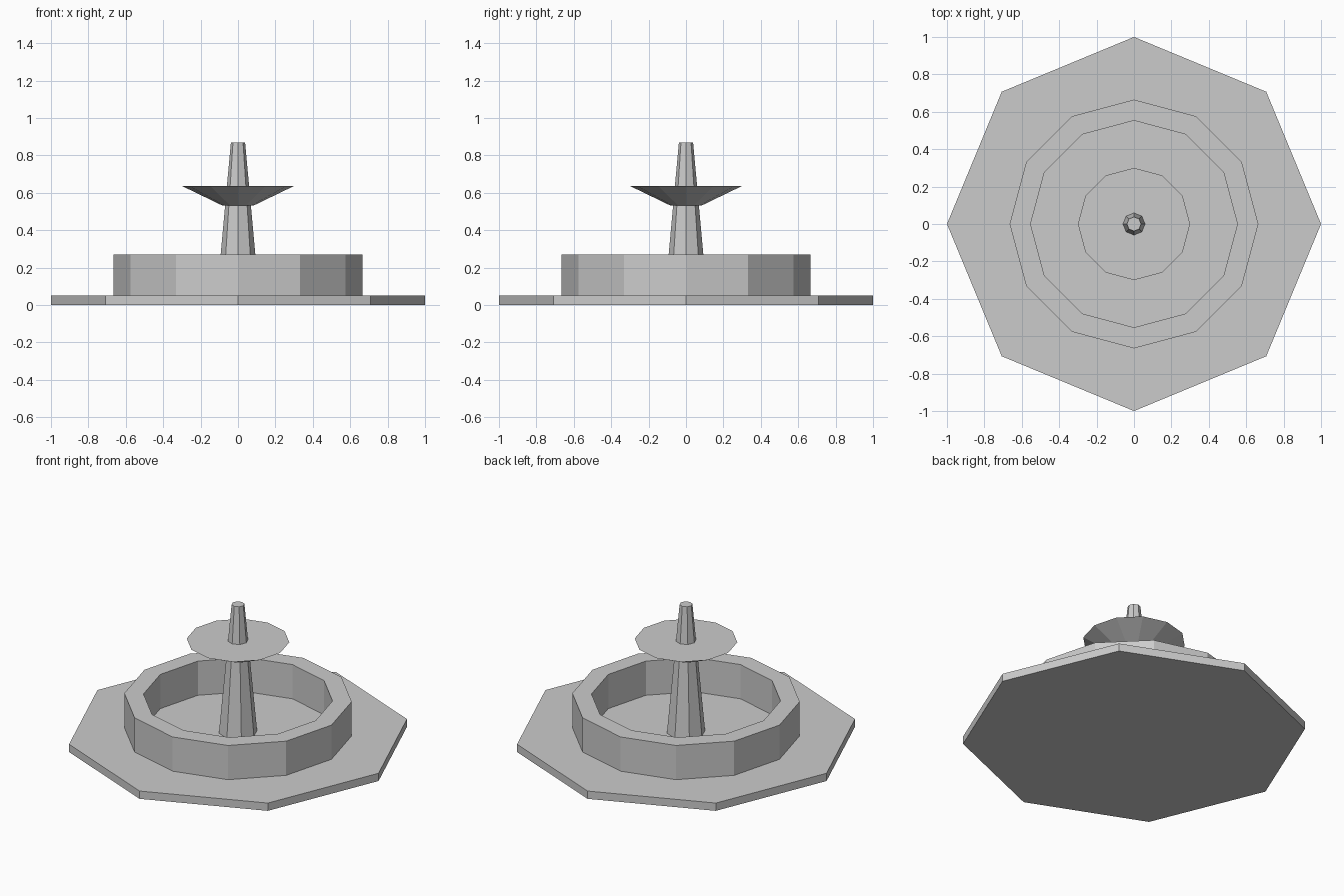
import bpy
from math import cos, sin, tau

if "Cube" in bpy.data.objects:
    bpy.data.objects.remove(bpy.data.objects["Cube"])


def lathe(name, sides, profile, closed=False):
    """Spin (radius, z) points into a faceted solid; closed joins the last point to the first."""
    verts = [(r * cos(tau * i / sides), r * sin(tau * i / sides), z)
             for r, z in profile for i in range(sides)]
    n = len(profile)
    faces = []
    for j in range(n if closed else n - 1):
        a, b = j * sides, (j + 1) % n * sides
        for i in range(sides):
            k = (i + 1) % sides
            faces.append((a + i, a + k, b + k, b + i))
    if not closed:
        faces.append(tuple(reversed(range(sides))))
        faces.append(tuple(range((n - 1) * sides, n * sides)))
    mesh = bpy.data.meshes.new(name)
    mesh.from_pydata(verts, [], faces)
    obj = bpy.data.objects.new(name, mesh)
    bpy.context.collection.objects.link(obj)
    return obj


# Octagonal paving slab
lathe("base_slab", 8, [(1.0, 0.0), (1.0, 0.05)])

# Twelve-sided basin wall, open in the middle
lathe("basin_wall", 12, [(0.665, 0.05), (0.665, 0.27), (0.553, 0.27), (0.553, 0.05)], closed=True)

# Tapered central column
lathe("column", 8, [(0.113, 0.05), (0.038, 0.87)])

# Flared upper dish with a flat top
lathe("upper_dish", 12, [(0.085, 0.533), (0.3, 0.637)])
